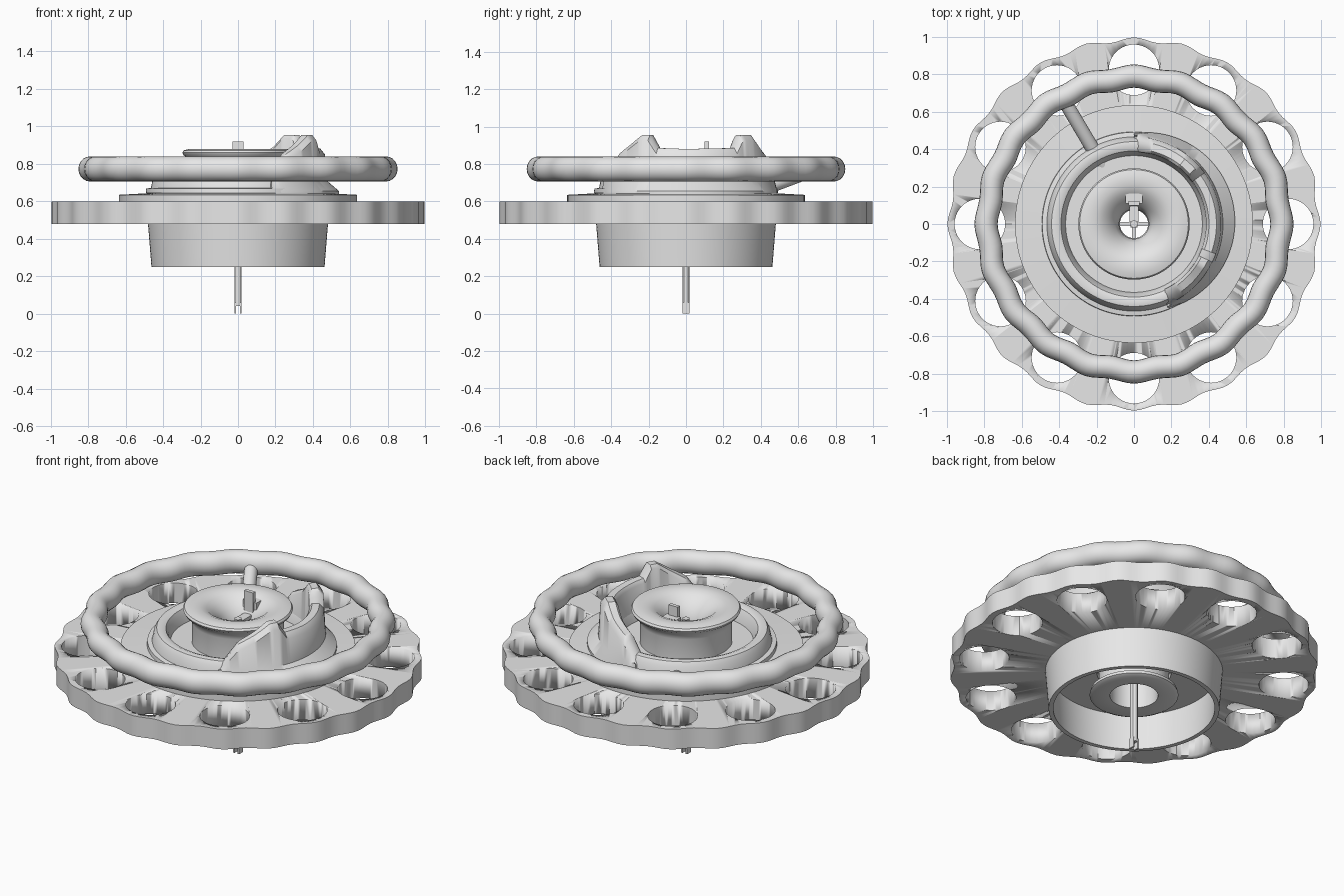
import bpy, bmesh, math
from mathutils import Vector

if "Cube" in bpy.data.objects:
    bpy.data.objects.remove(bpy.data.objects["Cube"])

grey = bpy.data.materials.new("light_grey")
grey.diffuse_color = (0.8, 0.8, 0.8, 1)
grey.use_nodes = True
grey.node_tree.nodes["Principled BSDF"].inputs["Base Color"].default_value = grey.diffuse_color


def finish(name, bm, angle=40):
    bmesh.ops.recalc_face_normals(bm, faces=bm.faces[:])
    me = bpy.data.meshes.new(name)
    bm.to_mesh(me)
    bm.free()
    ob = bpy.data.objects.new(name, me)
    bpy.context.collection.objects.link(ob)
    me.materials.append(grey)
    bpy.context.view_layer.objects.active = ob
    ob.select_set(True)
    bpy.ops.object.shade_smooth_by_angle(angle=math.radians(angle))
    ob.select_set(False)
    return ob


def lathe(name, profile, steps=96, wave=lambda a, r: r):
    """Spin a closed (radius, height) profile around z."""
    bm = bmesh.new()
    rings = []
    for i in range(steps):
        a = 2 * math.pi * i / steps
        rings.append([bm.verts.new((wave(a, r) * math.cos(a), wave(a, r) * math.sin(a), z))
                      for r, z in profile])
    n = len(profile)
    for i in range(steps):
        p, q = rings[i], rings[(i + 1) % steps]
        for j in range(n):
            k = (j + 1) % n
            bm.faces.new((p[j], q[j], q[k], p[k]))
    return finish(name, bm)


def box(name, lo, hi):
    bm = bmesh.new()
    bmesh.ops.create_cube(bm, size=1)
    for v in bm.verts:
        v.co = [l + (c + 0.5) * (h - l) for c, l, h in zip(v.co, lo, hi)]
    return finish(name, bm)


def rod(name, start, end, radius, sides=20):
    a, b = Vector(start), Vector(end)
    bm = bmesh.new()
    bmesh.ops.create_cone(bm, cap_ends=True, segments=sides, radius1=radius,
                          radius2=radius, depth=(b - a).length)
    bmesh.ops.transform(bm, matrix=(b - a).to_track_quat('Z', 'Y').to_matrix().to_4x4(), verts=bm.verts)
    bmesh.ops.translate(bm, vec=(a + b) / 2, verts=bm.verts)
    return finish(name, bm)


# Upper hand ring with gentle waves
tube = [(0.782 + 0.062 * math.cos(t * math.pi / 10), 0.773 + 0.067 * math.sin(t * math.pi / 10))
        for t in range(20)]
lathe("hand_ring", tube, 160, lambda a, r: r + 0.008 * math.cos(20 * a))

# Lower perforated plate with scalloped edge
plate = lathe("perforated_plate",
              [(0.44, 0.48), (0.985, 0.48), (0.985, 0.60), (0.44, 0.60)], 192,
              lambda a, r: r + (0.011 * math.cos(24 * a) if r > 0.9 else 0))
bm = bmesh.new()
for i in range(12):
    a = i * math.pi / 6
    geo = bmesh.ops.create_cone(bm, cap_ends=True, segments=40, radius1=0.135, radius2=0.135, depth=0.4)
    bmesh.ops.translate(bm, vec=(0.823 * math.cos(a), 0.823 * math.sin(a), 0.54), verts=geo['verts'])
cutter = finish("hole_cutter", bm)
cutter.hide_render = True
cutter.hide_viewport = True
cut = plate.modifiers.new("holes", 'BOOLEAN')
cut.operation = 'DIFFERENCE'
cut.solver = 'EXACT'
cut.object = cutter

# Open cup beneath, with its floor
lathe("lower_cup", [(0.462, 0.25), (0.482, 0.50), (0.20, 0.50), (0.20, 0.47), (0.45, 0.47), (0.437, 0.25)])

# Stepped flange and turning wheel
lathe("flange", [(0.45, 0.59), (0.635, 0.59), (0.635, 0.635), (0.45, 0.645)])
lathe("wheel", [(0.20, 0.60), (0.47, 0.60), (0.48, 0.64), (0.492, 0.645), (0.49, 0.668), (0.465, 0.672),
                (0.455, 0.72), (0.44, 0.745), (0.415, 0.75), (0.39, 0.74), (0.375, 0.71),
                (0.365, 0.665), (0.20, 0.665)])

# Centre knob with rolled lip and funnel
lathe("centre_knob", [(0.075, 0.64), (0.08, 0.74), (0.10, 0.80), (0.14, 0.84), (0.17, 0.865), (0.21, 0.88),
                      (0.26, 0.88), (0.29, 0.872), (0.297, 0.86), (0.29, 0.846), (0.262, 0.825),
                      (0.25, 0.79), (0.25, 0.64)])

# Hub tube hanging inside the cup
lathe("hub_tube", [(0.13, 0.33), (0.22, 0.325), (0.24, 0.335), (0.235, 0.355), (0.19, 0.38),
                   (0.19, 0.66), (0.09, 0.66), (0.13, 0.55)])

# Curved cowl on the right, rising to two horns
bm = bmesh.new()
keys = [(-68, 0.72), (-55, 0.85), (-43, 0.90), (-32, 0.955), (-26, 0.955), (-20, 0.885),
        (0, 0.88), (36, 0.885), (41, 0.955), (52, 0.955), (62, 0.89), (78, 0.83), (90, 0.72)]


def height(d):
    for (d0, h0), (d1, h1) in zip(keys, keys[1:]):
        if d <= d1:
            return h0 + (h1 - h0) * (d - d0) / (d1 - d0)
    return keys[-1][1]


rows = []
for d in range(-68, 91, 2):
    h, a = height(d), math.radians(d)
    bulge = 0.055 * math.cos(math.radians((d - 11) * 90 / 79))
    profile = [(0.375, 0.64), (0.385, h - 0.02), (0.40, h), (0.44, h), (0.465, h - 0.03),
               (0.475, 0.71), (0.485 + bulge, 0.655), (0.485 + bulge, 0.63)]
    rows.append([bm.verts.new((r * math.cos(a), r * math.sin(a), z)) for r, z in profile])
for p, q in zip(rows, rows[1:]):
    for j in range(len(p)):
        k = (j + 1) % len(p)
        bm.faces.new((p[j], q[j], q[k], p[k]))
bm.faces.new(rows[0])
bm.faces.new(rows[-1])
finish("horned_cowl", bm)

# Sloping stop arm between wheel and hand ring
rod("stop_arm", (-0.16, 0.30, 0.625), (-0.385, 0.68, 0.767), 0.037)

# Centre spindle, cross spokes and latch
rod("spindle", (0, 0, 0.04), (0, 0, 0.80), 0.02, 16)
box("spindle_crossbar", (-0.018, -0.012, 0.05), (0.018, 0.012, 0.75))
for s in (-1, 1):
    box("spindle_fork", (min(s * 0.01, s * 0.02), -0.018, 0), (max(s * 0.01, s * 0.02), 0.018, 0.06))
box("spoke_x", (-0.085, -0.012, 0.66), (0.085, 0.012, 0.69))
box("spoke_y", (-0.012, -0.085, 0.66), (0.012, 0.085, 0.69))
box("latch_tab", (-0.03, 0.10, 0.78), (0.03, 0.122, 0.92))
box("latch_foot", (-0.045, 0.11, 0.80), (0.045, 0.19, 0.86))
box("latch_link", (-0.025, 0.01, 0.73), (0.025, 0.11, 0.79))
